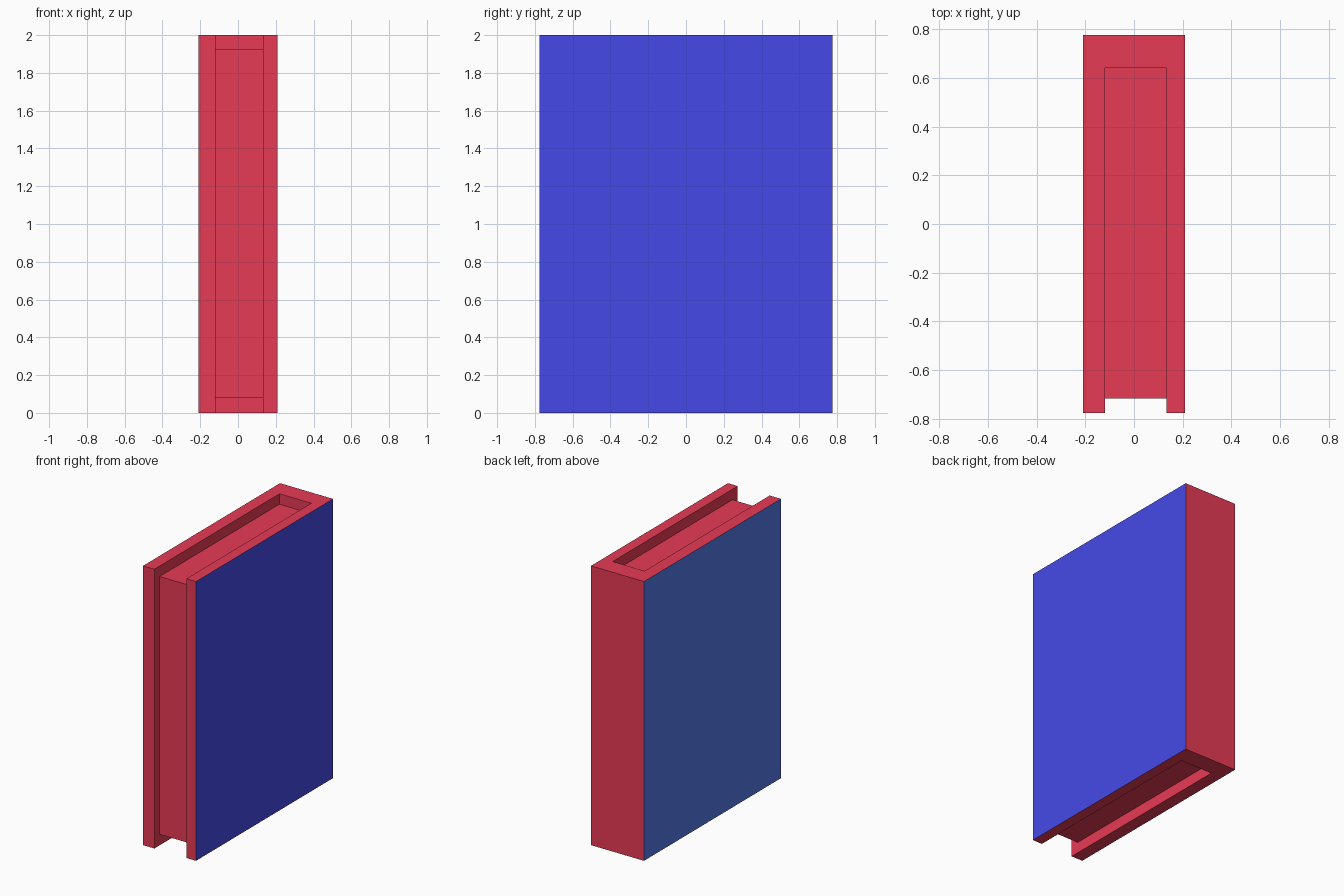
import bpy, bmesh
from mathutils import Vector

if "Cube" in bpy.data.objects:
    bpy.data.objects.remove(bpy.data.objects["Cube"])


def material(name, rgb):
    m = bpy.data.materials.new(name)
    m.diffuse_color = (*rgb, 1)
    m.use_nodes = True
    m.node_tree.nodes["Principled BSDF"].inputs["Base Color"].default_value = m.diffuse_color
    return m


RED = material("red", (0.8, 0.043, 0.09))
BLUE = material("blue", (0.06, 0.068, 0.8))
SLATE = material("slate_blue", (0.085, 0.19, 0.8))


def prism(name, outline, z0, z1, mats):
    """Extrude an xy outline from z0 to z1."""
    bm = bmesh.new()
    face = bm.faces.new([bm.verts.new((x, y, z0)) for x, y in outline])
    top = bmesh.ops.extrude_face_region(bm, geom=[face])["geom"]
    bmesh.ops.translate(bm, vec=Vector((0, 0, z1 - z0)),
                        verts=[v for v in top if isinstance(v, bmesh.types.BMVert)])
    bmesh.ops.recalc_face_normals(bm, faces=bm.faces)
    mesh = bpy.data.meshes.new(name)
    bm.to_mesh(mesh)
    bm.free()
    for m in mats:
        mesh.materials.append(m)
    obj = bpy.data.objects.new(name, mesh)
    bpy.context.collection.objects.link(obj)
    return obj


W, D = 0.21, 0.775            # half width and half depth of the cover
XL, XR, YB = -0.12, 0.133, 0.64   # inner faces of the boards and spine

# Cover: two boards joined by the spine at the back
cover = prism("cover", [(-W, -D), (XL, -D), (XL, YB), (XR, YB),
                        (XR, -D), (W, -D), (W, D), (-W, D)],
              0, 2, [RED, BLUE, SLATE])

# Outer board faces are blue
for p in cover.data.polygons:
    if abs(p.center.x) > W - 0.001:
        p.material_index = 1 if p.center.x > 0 else 2

# Page block set back inside the cover
prism("pages", [(XL, -0.715), (XR, -0.715), (XR, YB), (XL, YB)],
      0.078, 1.925, [RED])
